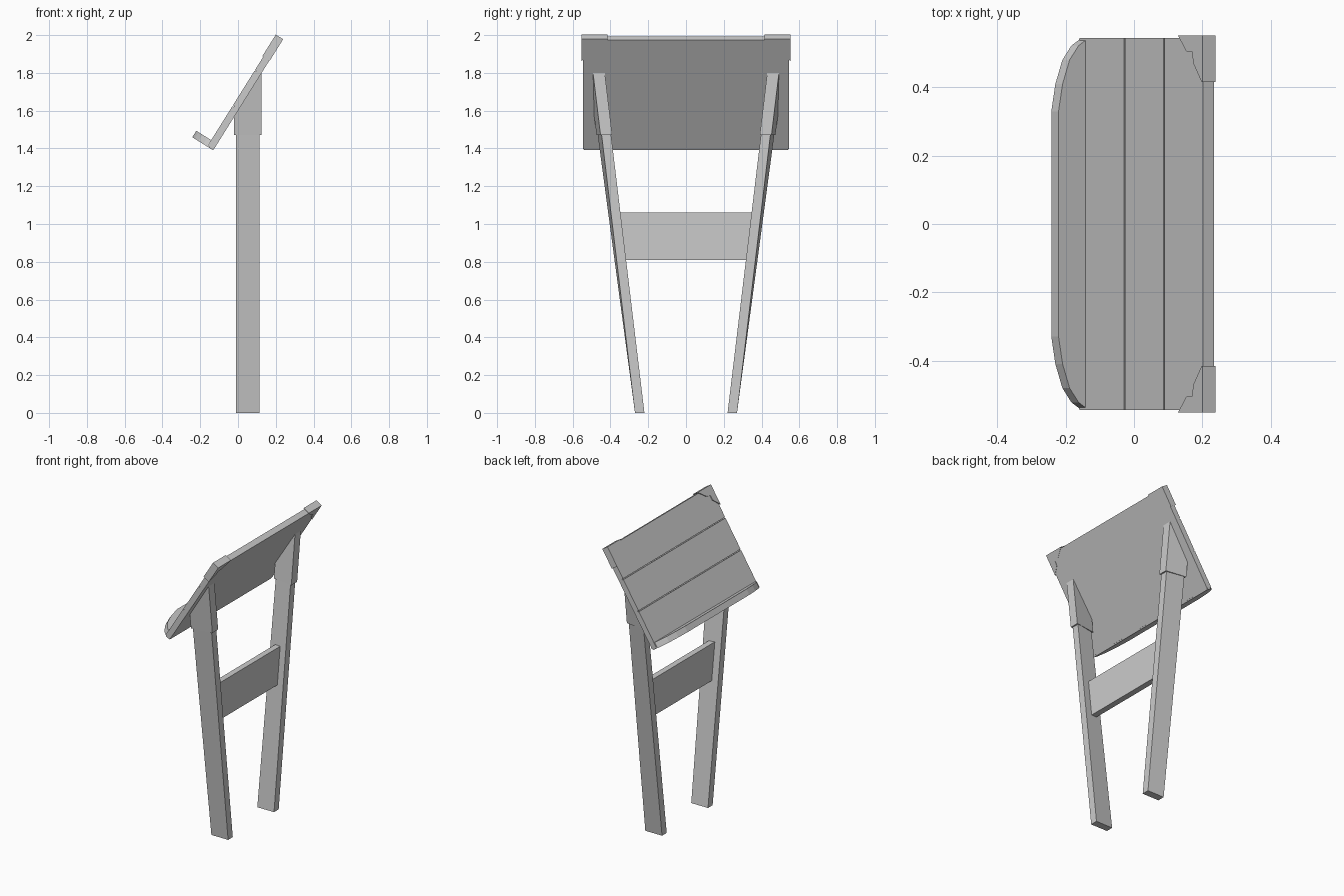
import bpy, bmesh
from mathutils import Vector

if "Cube" in bpy.data.objects:
    bpy.data.objects.remove(bpy.data.objects["Cube"])

# Sloped frame: s runs up the panel, t runs out of its face
U = Vector((0.53, 0, 0.848))
N = Vector((-0.848, 0, 0.53))
O = Vector((-0.131, 0, 1.39))


def sloped(s, t, y):
    return O + U * s + N * t + Vector((0, y, 0))


def loft(name, a, b):
    """Solid between two matching rings of points."""
    bm = bmesh.new()
    va = [bm.verts.new(p) for p in a]
    vb = [bm.verts.new(p) for p in b]
    n = len(va)
    bm.faces.new(va)
    bm.faces.new(vb)
    for i in range(n):
        j = (i + 1) % n
        bm.faces.new((va[i], va[j], vb[j], vb[i]))
    bmesh.ops.recalc_face_normals(bm, faces=bm.faces)
    me = bpy.data.meshes.new(name)
    bm.to_mesh(me)
    bm.free()
    ob = bpy.data.objects.new(name, me)
    bpy.context.collection.objects.link(ob)
    return ob


# Panel: one board with two grooves dividing its face into three planks
T, G, W = 0.038, 0.03, 0.545
profile = [(0.008, 0), (0.688, 0), (0.688, T)]
for s in (0.474, 0.255):
    profile += [(s + 0.003, T), (s + 0.003, G), (s - 0.003, G), (s - 0.003, T)]
profile.append((0.008, T))
loft("panel", [sloped(s, t, -W) for s, t in profile],
     [sloped(s, t, W) for s, t in profile])

# Bottom ledge with rounded outer corners
half = [(0.001, 0.54), (0.028, 0.544), (0.062, 0.522), (0.093, 0.48),
        (0.117, 0.41), (0.131, 0.33)]
outline = half + [(t, -y) for t, y in reversed(half)]
loft("ledge", [sloped(0, t, y) for t, y in outline],
     [sloped(0.04, t, y) for t, y in outline])


def leg_point(x, z, outer, grow=0.0):
    """Corner of a leg that splays outward and twists slightly near the top."""
    y = 0.22 + 0.12 * z + (0.05 + 2 * grow if outer else 0) - grow
    if x < 0.05:
        y += 0.014 * z
    return y


def leg_ring(x0, x1, z0, z1, grow, side):
    corners = [(x0, z0, 0), (x1, z1, 0), (x1, z1, 1), (x0, z0, 1)]
    return [Vector((x, side * leg_point(x, z, o, grow), z)) for x, z, o in corners]


corner = [(0.695, 0.552), (0.56, 0.552), (0.607, 0.505), (0.638, 0.505),
          (0.645, 0.47), (0.692, 0.415), (0.695, 0.415)]

for side, tag in ((-1, "front"), (1, "back")):
    # Splayed leg
    loft(tag + "_leg", leg_ring(-0.01, 0.115, 0, 0, 0, side),
         leg_ring(-0.01, 0.115, 1.59, 1.79, 0, side))
    # Socket joining the leg to the panel
    loft(tag + "_socket", leg_ring(-0.02, 0.125, 1.47, 1.47, 0.006, side),
         leg_ring(-0.02, 0.125, 1.572, 1.804, 0.006, side))
    # Metal corner on the upper edge
    loft(tag + "_corner_cap", [sloped(s, -0.002, side * y) for s, y in corner],
         [sloped(s, 0.044, side * y) for s, y in corner])

# Cross bar between the legs, ends following the splay
bar = [(-0.325, 0.81), (0.325, 0.81), (0.355, 1.06), (-0.355, 1.06)]
loft("cross_bar", [Vector((0.032, y, z)) for y, z in bar],
     [Vector((0.072, y, z)) for y, z in bar])
